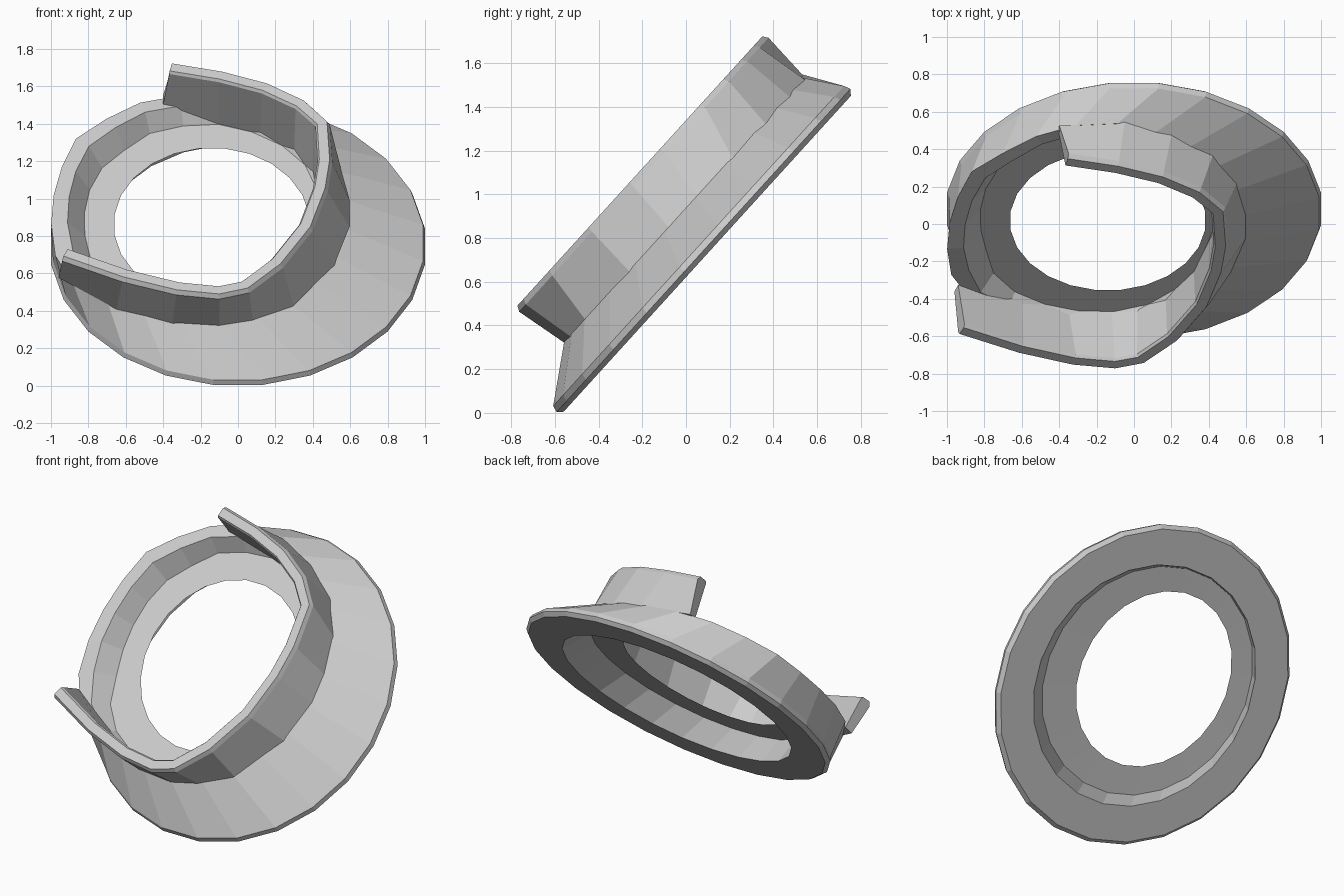
import bpy, bmesh
from math import cos, sin, pi
from mathutils import Vector

if "Cube" in bpy.data.objects:
    bpy.data.objects.remove(bpy.data.objects["Cube"])

SIDES = 24
# Ring outlines in the tilted plane (across, along), index matched
OUTER = [(-.4, .9), (-.05, .89), (.2, .785), (.42, .62), (.55, .4), (.6, .16),
         (.6, -.03), (.52, -.3), (.3, -.6), (.08, -.7), (-.1, -.74), (-.35, -.72),
         (-.65, -.62), (-.96, -.42), (-1, -.07), (-.98, .24), (-.88, .55), (-.63, .77)]
INNER = [(-.42, .75), (-.1, .77), (.12, .7), (.3, .57), (.4, .41), (.44, .2),
         (.42, -.06), (.32, -.36), (.17, -.57), (.02, -.65), (-.12, -.68), (-.35, -.67),
         (-.6, -.57), (-.76, -.36), (-.83, .03), (-.81, .25), (-.74, .44), (-.6, .59)]
RIM_H = [.24] + [.21] * 12 + [.24] + [.26] * 4
FIN_TOP = [(-.35, .92), (-.08, .86), (.16, .775), (.36, .65), (.49, .49), (.505, .21),
           (.48, 0), (.4, -.28), (.24, -.55), (.06, -.73), (-.1, -.775), (-.33, -.745),
           (-.62, -.65), (-.94, -.5)]


def place(p):
    """Tilted plane coordinates (across, along, height) to world."""
    x, v, h = p
    return (x, .095 + .673 * v - .74 * h, .73 + .74 * v + .673 * h)


def oval(cx, cv, rx, rv, h):
    return [(cx + rx * cos(2 * pi * (i + .5) / SIDES),
             cv + rv * sin(2 * pi * (i + .5) / SIDES), h) for i in range(SIDES)]


def circle(r, h):
    return oval(0, 0, r, r, h)


def resample(loop, heights):
    """Sample a closed outline at even angles about an inner point."""
    c, n, out = Vector((-.2, .05)), len(loop), []
    for i in range(SIDES):
        a = 2 * pi * (i + .5) / SIDES
        d = Vector((cos(a), sin(a)))
        for j in range(n):
            p, q = Vector(loop[j]) - c, Vector(loop[(j + 1) % n]) - c
            sp, sq = d.cross(p), d.cross(q)
            if sp * sq <= 0 and sp != sq:
                t = sp / (sp - sq)
                m = p.lerp(q, t)
                if m.dot(d) > 0:
                    h = heights[j] * (1 - t) + heights[(j + 1) % n] * t
                    out.append((c.x + m.x, c.y + m.y, h))
                    break
    return out


def loft(name, rows, wrap_rows=False, wrap_cols=False, caps=False):
    bm = bmesh.new()
    grid = [[bm.verts.new(place(p)) for p in row] for row in rows]
    nr, nc = len(grid), len(grid[0])
    for r in range(nr if wrap_rows else nr - 1):
        a, b = grid[r], grid[(r + 1) % nr]
        for k in range(nc if wrap_cols else nc - 1):
            m = (k + 1) % nc
            bm.faces.new((a[k], a[m], b[m], b[k]))
    if caps:
        bm.faces.new([row[0] for row in grid])
        bm.faces.new([row[-1] for row in reversed(grid)])
    bmesh.ops.recalc_face_normals(bm, faces=bm.faces)
    me = bpy.data.meshes.new(name)
    bm.to_mesh(me)
    bm.free()
    ob = bpy.data.objects.new(name, me)
    bpy.context.collection.objects.link(ob)
    return ob


def inset(path, d):
    """Offset an open path to its inner side."""
    out = []
    for i, p in enumerate(path):
        t = Vector(path[min(i + 1, len(path) - 1)]) - Vector(path[max(i - 1, 0)])
        t.normalize()
        out.append((p[0] + t.y * d, p[1] - t.x * d))
    return out


def at(path, h, end_h=None):
    """Lift a path to height h, with its two ends optionally higher."""
    last = len(path) - 1
    return [(x, v, end_h if end_h and i in (0, last) else h)
            for i, (x, v) in enumerate(path)]


# Flared ring: ledge with hole, raised rim, sloped flange, flat base, inner wall
rim_in = [tuple(Vector(o).lerp(Vector(i), .5)) for o, i in zip(OUTER, INNER)]
loft("flared_ring", [
    oval(-.14, .045, .525, .555, .145),
    resample(INNER, [.145] * 18),
    resample(rim_in, RIM_H),
    resample(OUTER, RIM_H),
    circle(.998, .05),
    circle(1.008, .02),
    circle(.985, -.003),
    circle(.76, -.003),
    oval(-.1, .02, .72, .72, .14),
], wrap_rows=True, wrap_cols=True)

# Raised collar fin running around the right side, open on the left
n = len(FIN_TOP)
fin_foot = [(-.4, .83)] + INNER[1:n - 1] + [(-.94, -.36)]
loft("collar_fin", [
    at(OUTER[:n], .2, .235),
    at(FIN_TOP, .455),
    at(inset(FIN_TOP, .015), .48),
    at(inset(FIN_TOP, .07), .48),
    at(inset(FIN_TOP, .08), .465),
    at(fin_foot, .145, .24),
], wrap_rows=True, caps=True)
